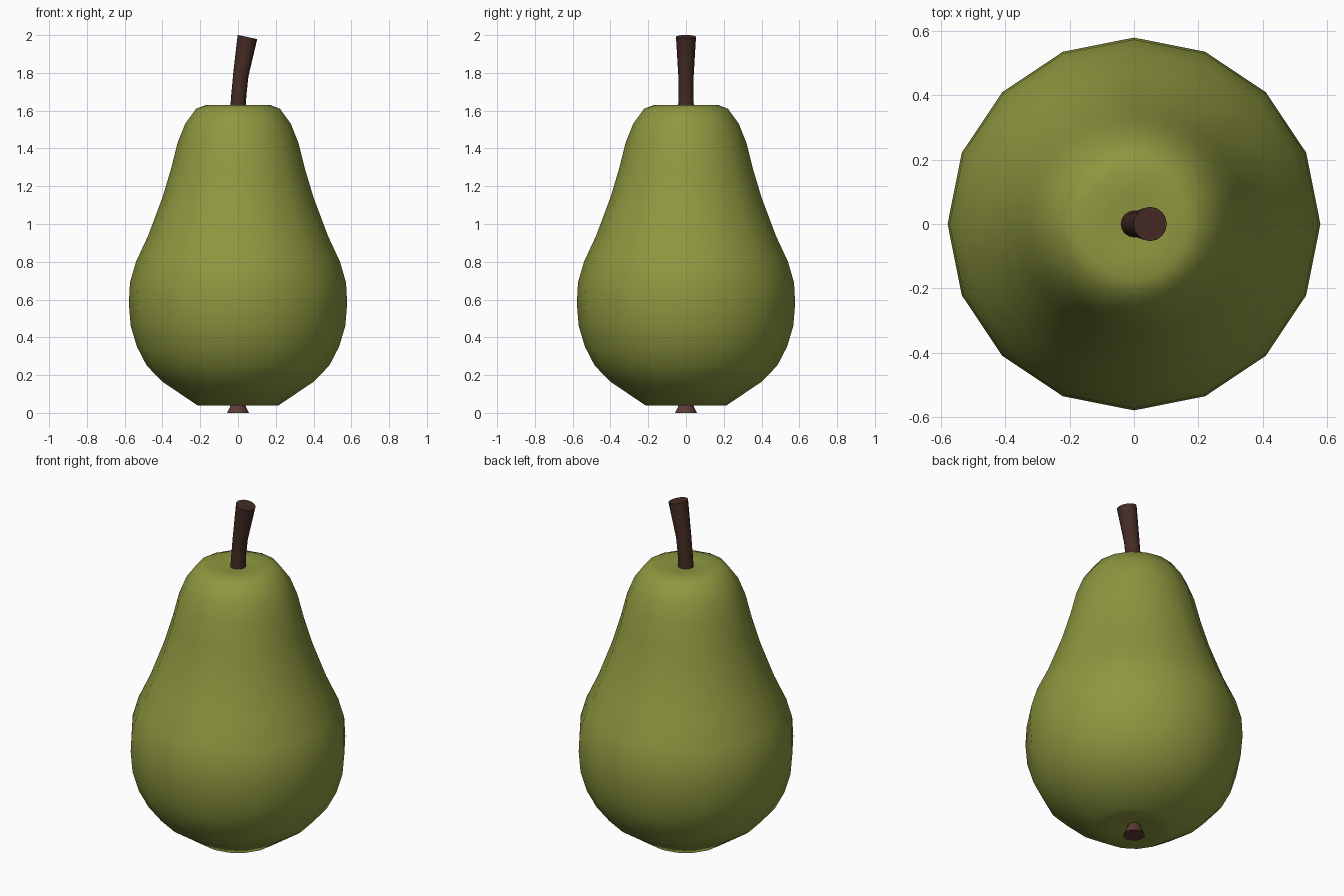
import bpy, bmesh, math
from mathutils import Matrix, Vector

if "Cube" in bpy.data.objects:
    bpy.data.objects.remove(bpy.data.objects["Cube"])


def material(name, color):
    m = bpy.data.materials.new(name)
    m.diffuse_color = (*color, 1)
    m.use_nodes = True
    m.node_tree.nodes["Principled BSDF"].inputs["Base Color"].default_value = m.diffuse_color
    return m


def loft(name, rings, sides, mat):
    """Skin circular rings given as (x, z, radius, tilt in degrees), bottom to top."""
    bm = bmesh.new()
    loops = []
    for x, z, r, tilt in rings:
        rot = Matrix.Rotation(math.radians(tilt), 3, 'Y')
        loops.append([bm.verts.new(Vector((x, 0, z)) + rot @ Vector(
            (r * math.cos(a), r * math.sin(a), 0)))
            for a in (2 * math.pi * i / sides for i in range(sides))])
    for lo, hi in zip(loops, loops[1:]):
        for i in range(sides):
            j = (i + 1) % sides
            bm.faces.new((lo[i], lo[j], hi[j], hi[i]))
    bm.faces.new(loops[0][::-1])
    bm.faces.new(loops[-1])
    bmesh.ops.recalc_face_normals(bm, faces=bm.faces[:])
    mesh = bpy.data.meshes.new(name)
    bm.to_mesh(mesh)
    bm.free()
    ob = bpy.data.objects.new(name, mesh)
    bpy.context.collection.objects.link(ob)
    mesh.materials.append(mat)
    bpy.ops.object.select_all(action='DESELECT')
    ob.select_set(True)
    bpy.context.view_layer.objects.active = ob
    bpy.ops.object.shade_smooth_by_angle(angle=math.radians(40))
    return ob


green = material("pear_skin", (0.27, 0.31, 0.05))
brown = material("stem_brown", (0.06, 0.024, 0.018))
calyx_brown = material("calyx_brown", (0.11, 0.045, 0.035))

# Fruit body: revolved profile (radius, height), with shallow dips at both ends
profile = [(0.03, 0.06), (0.10, 0.05), (0.215, 0.04), (0.40, 0.165), (0.483, 0.25),
           (0.535, 0.35), (0.568, 0.46), (0.578, 0.58), (0.572, 0.69),
           (0.54, 0.80), (0.475, 0.94), (0.40, 1.14), (0.355, 1.29),
           (0.32, 1.43), (0.28, 1.53), (0.222, 1.61), (0.17, 1.63),
           (0.09, 1.625), (0.03, 1.62)]
loft("pear_body", [(0, z, r, 0) for r, z in profile], 16, green)

# Bent stem, slightly wider at the cut end
loft("stem", [(0, 1.60, 0.042, 2), (0.004, 1.68, 0.04, 4),
              (0.015, 1.79, 0.041, 9), (0.05, 1.99, 0.053, 12)], 16, brown)

# Calyx at the base
loft("calyx", [(0, 0, 0.058, 0), (0, 0.03, 0.043, 0), (0, 0.065, 0.03, 0)], 12, calyx_brown)
